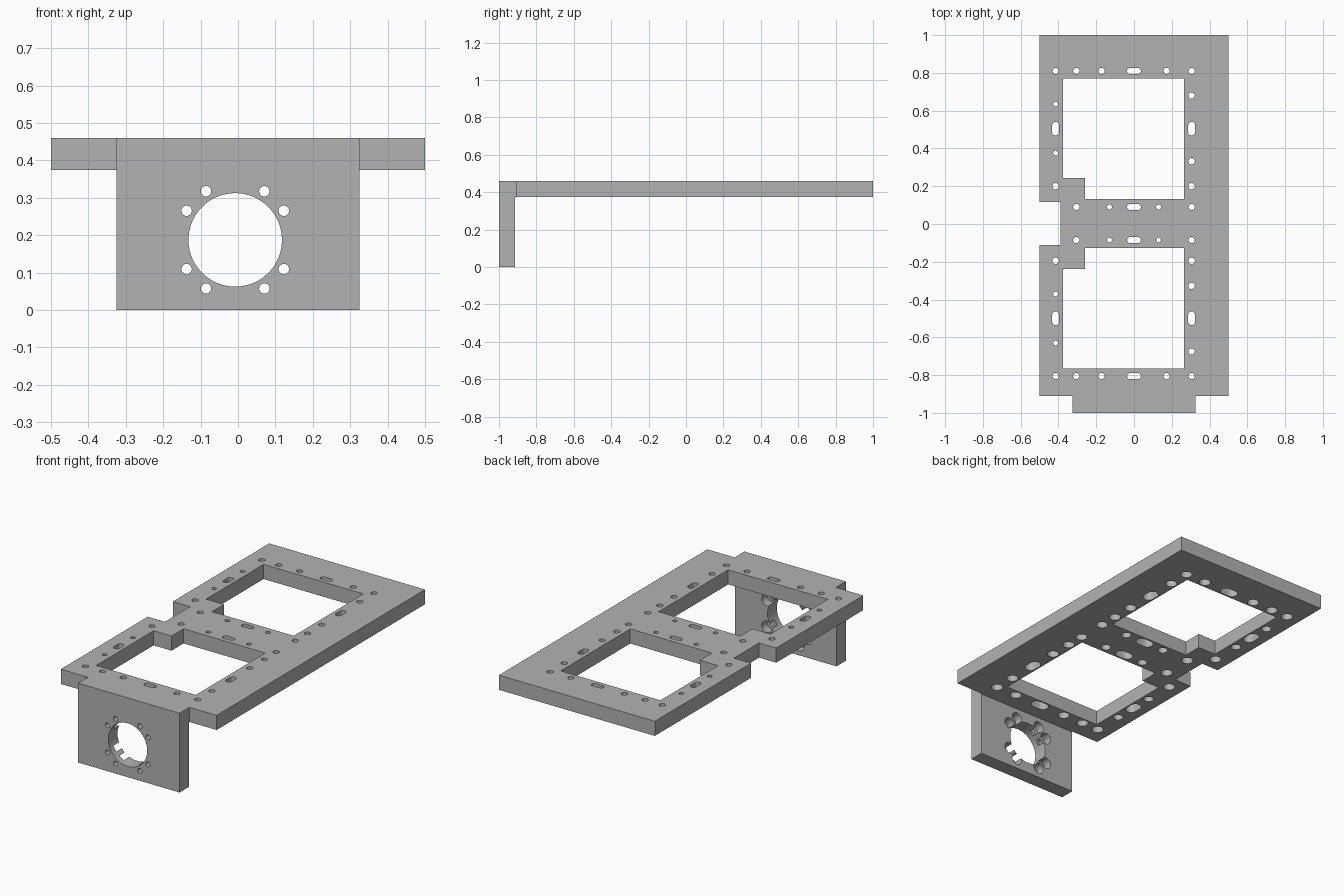
import bpy, bmesh
from math import cos, sin, pi

start = bpy.data.objects.get("Cube")
if start:
    bpy.data.objects.remove(start, do_unlink=True)

grey = bpy.data.materials.new("grey metal")
grey.use_nodes = True
colour = (0.45, 0.45, 0.45, 1)
grey.diffuse_color = colour
grey.node_tree.nodes["Principled BSDF"].inputs["Base Color"].default_value = colour

TOP, UNDER = 0.46, 0.375       # plate heights
MID = 0.0025                   # line the plate mirrors about
BACK, FRONT = -0.915, -1.0     # bracket wall faces


def prisms(name, outlines, low, high, upright=False):
    """Extrude flat outlines along z, or along y when upright."""
    bm = bmesh.new()
    for outline in outlines:
        place = lambda u, v, w: (u, w, v) if upright else (u, v, w)
        a = [bm.verts.new(place(u, v, low)) for u, v in outline]
        b = [bm.verts.new(place(u, v, high)) for u, v in outline]
        bm.faces.new(a)
        bm.faces.new(b)
        for i in range(len(a)):
            j = (i + 1) % len(a)
            bm.faces.new((a[i], a[j], b[j], b[i]))
    bmesh.ops.recalc_face_normals(bm, faces=bm.faces)
    mesh = bpy.data.meshes.new(name)
    bm.to_mesh(mesh)
    bm.free()
    obj = bpy.data.objects.new(name, mesh)
    bpy.context.collection.objects.link(obj)
    mesh.materials.append(grey)
    return obj


def combine(body, other, operation):
    mod = body.modifiers.new(operation.lower(), "BOOLEAN")
    mod.operation, mod.solver, mod.object = operation, "EXACT", other
    bpy.context.view_layer.objects.active = body
    bpy.ops.object.modifier_apply(modifier=mod.name)
    bpy.data.objects.remove(other, do_unlink=True)


def box(x1, x2, y1, y2):
    return [(x1, y1), (x2, y1), (x2, y2), (x1, y2)]


def hole(x, y, r, dx=0, dy=0, n=32):
    """Circle, stretched to a slot by half lengths dx or dy."""
    points = []
    for i in range(n):
        t = 2 * pi * (i + 0.5) / n
        c, s = cos(t), sin(t)
        points.append((x + r * c + (dx if c > 0 else -dx),
                       y + r * s + (dy if s > 0 else -dy)))
    return points


# Plate outline with side notch and front tab
plate = [(-0.5, 1), (-0.5, MID + 0.115), (-0.39, MID + 0.115),
         (-0.39, MID - 0.115), (-0.5, MID - 0.115), (-0.5, -0.91),
         (-0.325, -0.91), (-0.325, FRONT), (0.325, FRONT), (0.325, -0.91),
         (0.5, -0.91), (0.5, 1)]
body = prisms("mounting_frame", [plate], UNDER, TOP)

# Upright bracket wall at the front
wall = prisms("front_wall", [box(-0.325, 0.325, 0, TOP)], FRONT, BACK, True)
combine(body, wall, "UNION")

# Stepped windows, round holes and slots, mirrored front to back
through, recess = [], []


def fastener(x, y, r, wide, dx=0, dy=0):
    through.append(hole(x, y, r, dx, dy))
    recess.append(hole(x, y, wide, dx, dy))


for side in (1, -1):
    through.append([(x, MID + side * y) for x, y in (
        (-0.26, 0.13), (0.265, 0.13), (0.265, 0.7675),
        (-0.375, 0.7675), (-0.375, 0.24), (-0.26, 0.24))])
    spots = [(x, 0.8075) for x in (-0.415, -0.305, -0.172, 0.172, 0.305)]
    spots += [(0.305, y) for y in (0.6775, 0.33, 0.1975, 0.0875)]
    spots += [(-0.415, 0.1975), (-0.305, 0.0875)]
    for x, y in spots:
        fastener(x, MID + side * y, 0.017, 0.032)
    for x, y in ((-0.415, 0.6325), (-0.415, 0.3725), (-0.13, 0.0875), (0.13, 0.0875)):
        fastener(x, MID + side * y, 0.013, 0.027)
    for y in (0.8075, 0.0875):
        fastener(0, MID + side * y, 0.016, 0.032, dx=0.021)
    for x in (-0.415, 0.305):
        fastener(x, MID + side * 0.5025, 0.018, 0.032, dy=0.018)

combine(body, prisms("hole_cutter", through, UNDER - 0.05, TOP + 0.05), "DIFFERENCE")
combine(body, prisms("recess_cutter", recess, UNDER - 0.05, UNDER + 0.05), "DIFFERENCE")

# Motor opening with a ring of eight recessed screw holes
cx, cz = -0.0075, 0.1875
ring = [(cx + sx * a, cz + sz * b) for sx in (1, -1) for sz in (1, -1)
        for a, b in ((0.13, 0.078), (0.078, 0.13))]
openings = [hole(cx, cz, 0.125, n=64)] + [hole(x, z, 0.014) for x, z in ring]
combine(body, prisms("opening_cutter", openings, FRONT - 0.05, BACK + 0.05, True), "DIFFERENCE")
sinks = [hole(x, z, 0.033) for x, z in ring]
combine(body, prisms("sink_cutter", sinks, BACK - 0.05, BACK + 0.05, True), "DIFFERENCE")

# Clean flat faces and shade the round holes smoothly
bm = bmesh.new()
bm.from_mesh(body.data)
bmesh.ops.dissolve_limit(bm, angle_limit=0.01, verts=bm.verts, edges=bm.edges)
bm.to_mesh(body.data)
bm.free()
bpy.ops.object.select_all(action="DESELECT")
body.select_set(True)
bpy.context.view_layer.objects.active = body
bpy.ops.object.shade_smooth_by_angle(angle=pi / 6)
